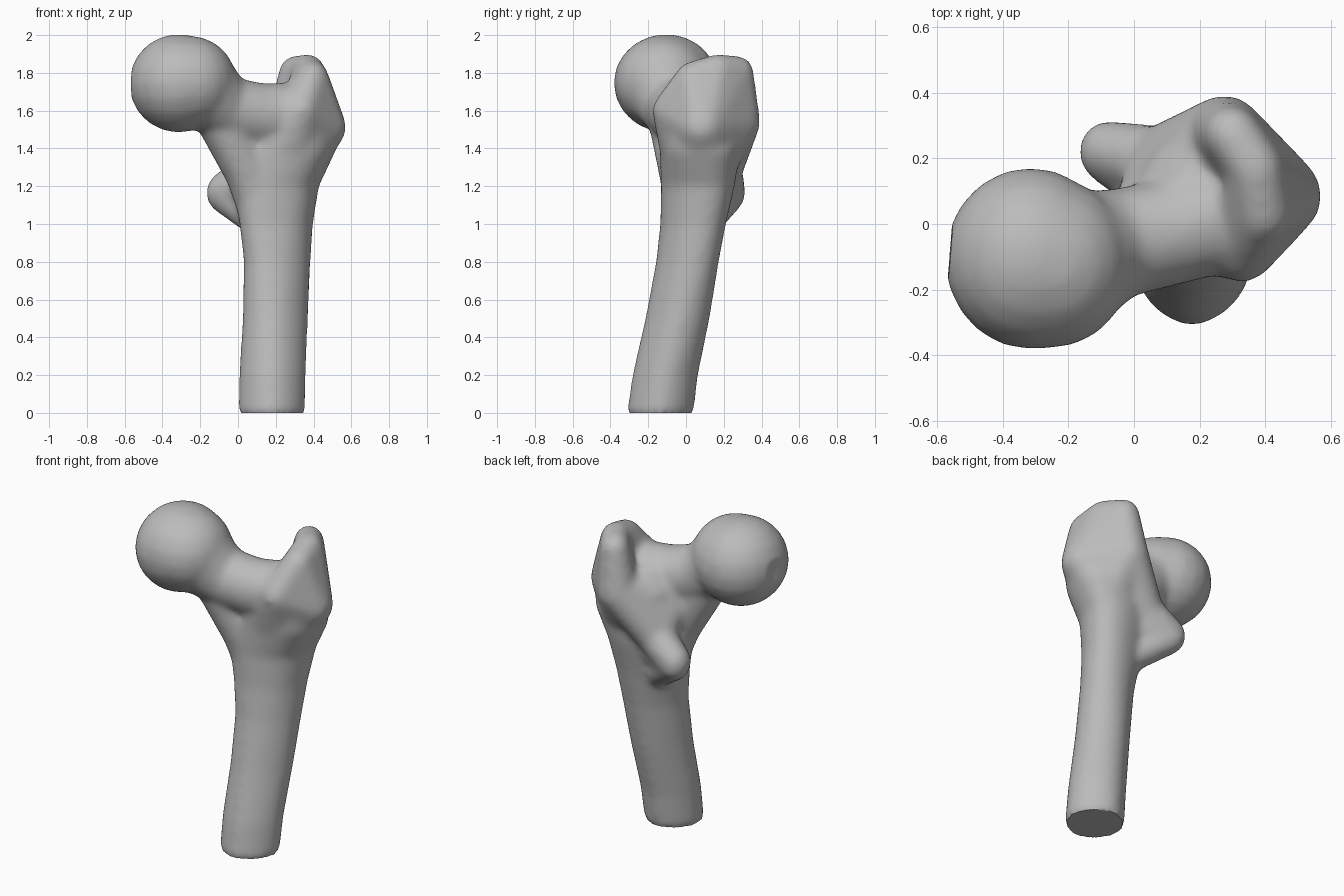
import bpy, bmesh
from math import sin, cos, pi
from mathutils import Vector

cube = bpy.data.objects.get("Cube")
if cube:
    bpy.data.objects.remove(cube, do_unlink=True)

bone_grey = bpy.data.materials.new("bone_grey")
bone_grey.use_nodes = True
colour = (0.5, 0.5, 0.5, 1)
bone_grey.diffuse_color = colour
bone_grey.node_tree.nodes["Principled BSDF"].inputs["Base Color"].default_value = colour

bm = bmesh.new()


def blob(x, y, z, rx, ry=None, rz=None):
    """Points on an ellipsoid."""
    ry, rz = ry or rx, rz or rx
    pts = [(x, y, z + rz), (x, y, z - rz)]
    for i in range(1, 10):
        a = pi * i / 10
        for j in range(20):
            b = 2 * pi * j / 20
            pts.append((x + rx * sin(a) * cos(b), y + ry * sin(a) * sin(b), z + rz * cos(a)))
    return pts


def ring(z, x0, x1, y0, y1, n, skew):
    """Horizontal oval; n below 2 is diamond-like, above 2 squarer; skew stretches one diagonal."""
    pts = []
    for j in range(32):
        c, s = cos(2 * pi * j / 32), sin(2 * pi * j / 32)
        k = (abs(c) ** n + abs(s) ** n) ** (-1 / n) * (1 + 2 * skew * s * c)
        pts.append(((x0 + x1) / 2 + k * c * (x1 - x0) / 2, (y0 + y1) / 2 + k * s * (y1 - y0) / 2, z))
    return pts


def hull(*groups):
    """Closed convex skin around all the given points."""
    verts = [bm.verts.new(p) for g in groups for p in g]
    res = bmesh.ops.convex_hull(bm, input=verts)
    loose = {v for v in res["geom_interior"] + res["geom_unused"]
             if isinstance(v, bmesh.types.BMVert) and v.is_valid}
    bmesh.ops.delete(bm, geom=list(loose), context='VERTS')


def chain(groups):
    for a, b in zip(groups, groups[1:]):
        hull(a, b)


# Shaft, widening upwards
chain([ring(*r) for r in (
    (-0.01, 0.0, 0.355, -0.315, 0.04, 1.72, 0.0),
    (0.2, 0.005, 0.36, -0.285, 0.065, 1.75, 0.02),
    (0.5, 0.025, 0.37, -0.215, 0.125, 1.85, 0.07),
    (0.8, 0.035, 0.38, -0.155, 0.17, 2.1, 0.11),
    (1.0, 0.015, 0.39, -0.13, 0.205, 2.4, 0.12),
    (1.2, -0.02, 0.42, -0.125, 0.25, 2.5, 0.12),
    (1.38, -0.03, 0.51, -0.135, 0.28, 2.5, 0.06),
    (1.55, 0.02, 0.5, -0.14, 0.28, 2.4, 0.0),
    (1.68, 0.1, 0.44, -0.12, 0.2, 2.2, 0.0))])

# Ball head, slightly drawn out towards the neck
hull(blob(-0.315, -0.105, 1.745, 0.265, 0.28, 0.262), blob(-0.25, -0.12, 1.75, 0.245, 0.26, 0.245))

# Neck and its lower buttress
chain([blob(-0.22, -0.12, 1.735, 0.22), blob(-0.05, -0.06, 1.61, 0.14, 0.17, 0.17),
       blob(0.13, -0.02, 1.575, 0.15, 0.165, 0.17), blob(0.3, 0.03, 1.58, 0.17)])
chain([blob(-0.08, -0.06, 1.54, 0.14, 0.14, 0.13), blob(0.06, -0.015, 1.27, 0.13),
       blob(0.15, 0.02, 1.0, 0.12)])

# Large outer process: outer wall, hooked tip, front tubercle
lateral = blob(0.475, 0.085, 1.51, 0.1, 0.115, 0.105)
rear = blob(0.275, 0.275, 1.54, 0.12)
front = blob(0.33, -0.08, 1.6, 0.1)
tip = blob(0.3, 0.275, 1.805, 0.085)
crest = blob(0.37, 0.17, 1.817, 0.085)
shoulder = blob(0.395, 0.03, 1.775, 0.085)
hull(tip, crest, lateral, rear)
hull(crest, shoulder, lateral, front)
chain([tip, crest, shoulder, front, lateral])

# Taper of the outer process into the shaft
hull(lateral, rear, front, ring(1.3, 0.03, 0.45, -0.12, 0.27, 2.3, 0.08))

# Rear crest running down to the small inner process
inner = blob(-0.08, 0.22, 1.165, 0.09, 0.097, 0.108)
low_crest = blob(0.08, 0.19, 1.28, 0.11)
chain([rear, low_crest, inner, blob(0.13, 0.09, 1.0, 0.09)])
hull(inner, blob(0.14, 0.1, 1.2, 0.13))

# Back wall between the crest and the neck
hull(rear, low_crest, blob(0.05, 0.0, 1.5, 0.11), blob(0.28, 0.08, 1.55, 0.13))

mesh = bpy.data.meshes.new("thigh_bone")
bm.to_mesh(mesh)
bm.free()
bone = bpy.data.objects.new("thigh_bone", mesh)
bpy.context.collection.objects.link(bone)

# Fuse the parts into one skin and soften the joins
remesh = bone.modifiers.new("fuse", 'REMESH')
remesh.mode = 'VOXEL'
remesh.voxel_size = 0.016
remesh.use_smooth_shade = True
soften = bone.modifiers.new("soften", 'SMOOTH')
soften.factor = 0.5
soften.iterations = 24

deps = bpy.context.evaluated_depsgraph_get()
fused = bpy.data.meshes.new_from_object(bone.evaluated_get(deps))
bone.modifiers.clear()
bone.data = fused

# Shallow pit on the inner side of the head, flat cut at the foot
pit = Vector((-0.57, -0.08, 1.75))
for v in fused.vertices:
    d = (v.co - pit).length / 0.09
    if d < 1:
        v.co.x += 0.02 * (1 - d * d) ** 2
    if v.co.z < 0.01:
        v.co.z = 0
fused.materials.clear()
fused.materials.append(bone_grey)
for p in fused.polygons:
    p.use_smooth = True
bpy.context.view_layer.objects.active = bone
bone.select_set(True)
bpy.ops.object.shade_smooth_by_angle(angle=0.9)
